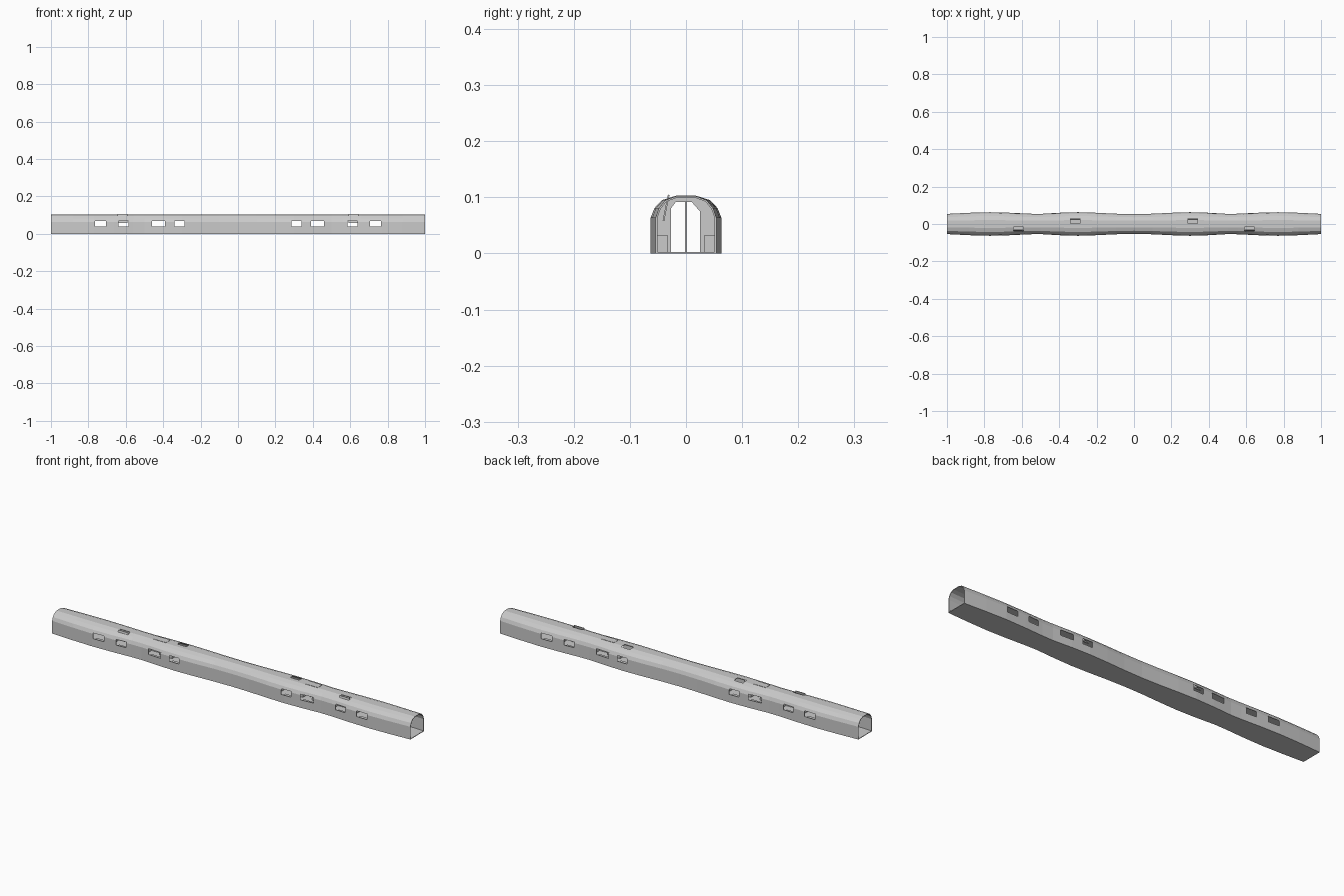
import bpy, bmesh
from mathutils import Matrix

if "Cube" in bpy.data.objects:
    bpy.data.objects.remove(bpy.data.objects["Cube"])

# half width of the tunnel along x (mirrored for negative x)
WIDTHS = [(0, .053), (.1, .055), (.2, .06), (.3, .063), (.4, .06), (.5, .054), (.56, .055),
          (.66, .06), (.77, .063), (.88, .06), (1, .054)]
# cross-section, half: fraction of half width, height
ARCH = [(1, 0), (1, .064), (.89, .081), (.68, .095), (.33, .102)]


def half_width(x):
    x = abs(x)
    for (x0, w0), (x1, w1) in zip(WIDTHS, WIDTHS[1:]):
        if x <= x1:
            return w0 + (w1 - w0) * (x - x0) / (x1 - x0)
    return WIDTHS[-1][1]


def section(w):
    right = [(f * w, z) for f, z in ARCH]
    return right + [(-y, z) for y, z in reversed(right)]


def finish(name, bm):
    bmesh.ops.recalc_face_normals(bm, faces=bm.faces)
    me = bpy.data.meshes.new(name)
    bm.to_mesh(me)
    bm.free()
    ob = bpy.data.objects.new(name, me)
    bpy.context.collection.objects.link(ob)
    return ob


def box(bm, x0, x1, y0, y1, z0, z1, rot=None):
    m = Matrix.Translation(((x0 + x1) / 2, (y0 + y1) / 2, (z0 + z1) / 2))
    if rot is not None:
        m = m @ Matrix.Rotation(rot, 4, 'X')
    m = m @ Matrix.Diagonal((x1 - x0, y1 - y0, z1 - z0, 1))
    bmesh.ops.create_cube(bm, size=1, matrix=m)


# hollow tunnel: nested outer and inner skins joined at the open ends
T = .003
bm = bmesh.new()
xs = sorted({s * x for x, _ in WIDTHS for s in (-1, 1)})
rings = []
for x in xs:
    w = half_width(x)
    outer = [bm.verts.new((x, y, z)) for y, z in section(w)]
    inner = [bm.verts.new((x, y * (w - T) / w, T + z * (.102 - 2 * T) / .102))
             for y, z in section(w)]
    rings.append((outer, inner))
n = len(rings[0][0])
for a, b in zip(rings, rings[1:]):
    for k in (0, 1):
        for i in range(n):
            j = (i + 1) % n
            bm.faces.new((a[k][i], a[k][j], b[k][j], b[k][i]))
for outer, inner in (rings[0], rings[-1]):
    for i in range(n):
        j = (i + 1) % n
        bm.faces.new((outer[i], outer[j], inner[j], inner[i]))
tunnel = finish("tunnel_shell", bm)

# window and roof hatch openings
WINDOWS = [(.285, .34), (.39, .46), (.585, .64), (.705, .765)]
HATCHES = [(.29, .34, .002, .03), (.59, .645, -.037, -.015)]
bm = bmesh.new()
for s in (-1, 1):
    for a, b in WINDOWS:
        x0, x1 = sorted((s * a, s * b))
        for y0, y1 in ((-.08, -.03), (.03, .08)):
            box(bm, x0, x1, y0, y1, .04, .068)
    for a, b, y0, y1 in HATCHES:
        x0, x1 = sorted((s * a, s * b))
        box(bm, x0, x1, y0, y1, .078, .13)
cutter = finish("opening_cutter", bm)
cutter.hide_render = True
cutter.hide_viewport = True
mod = tunnel.modifiers.new("openings", 'BOOLEAN')
mod.operation = 'DIFFERENCE'
mod.solver = 'EXACT'
mod.object = cutter

# bulkheads with a doorway between the compartments
bm = bmesh.new()
for x in (-.52, -.22, .22, .52):
    w = half_width(x) - .002
    outline = [(y, .002 + z * .96) for y, z in section(w)]
    outline += [(-.027, .002), (-.027, .08), (-.018, .092), (.01, .092), (.016, .085), (.025, .075), (.025, .002)]
    f = bm.faces.new([bm.verts.new((x - .002, y, z)) for y, z in outline])
    ext = bmesh.ops.extrude_face_region(bm, geom=[f])
    verts = [v for v in ext["geom"] if isinstance(v, bmesh.types.BMVert)]
    bmesh.ops.translate(bm, verts=verts, vec=(.004, 0, 0))
finish("bulkheads", bm)

# low benches below the windows
bm = bmesh.new()
for s in (-1, 1):
    for a, b in WINDOWS:
        x0, x1 = sorted((s * a, s * b))
        for side in (-1, 1):
            y0, y1 = sorted((side * .032, side * .055))
            box(bm, x0, x1, y0, y1, .002, .032)
finish("benches", bm)

# slightly raised roof panels
bm = bmesh.new()
for s in (-1, 1):
    x0, x1 = sorted((s * .39, s * .458))
    box(bm, x0, x1, -.018, .018, .1, .1035)
finish("roof_panels", bm)

# hatch covers hanging inside the openings
bm = bmesh.new()
for s in (-1, 1):
    x0, x1 = sorted((s * .59, s * .645))
    box(bm, x0, x1, -.037, -.034, .058, .105, -.2)
    x0, x1 = sorted((s * .29, s * .34))
    box(bm, x0, x1, .03, .033, .065, .092, .7)
finish("hatch_covers", bm)

# thin centre posts
bm = bmesh.new()
for x in (-.045, .045):
    box(bm, x - .002, x + .002, -.0015, .0015, .001, .1)
finish("centre_posts", bm)
